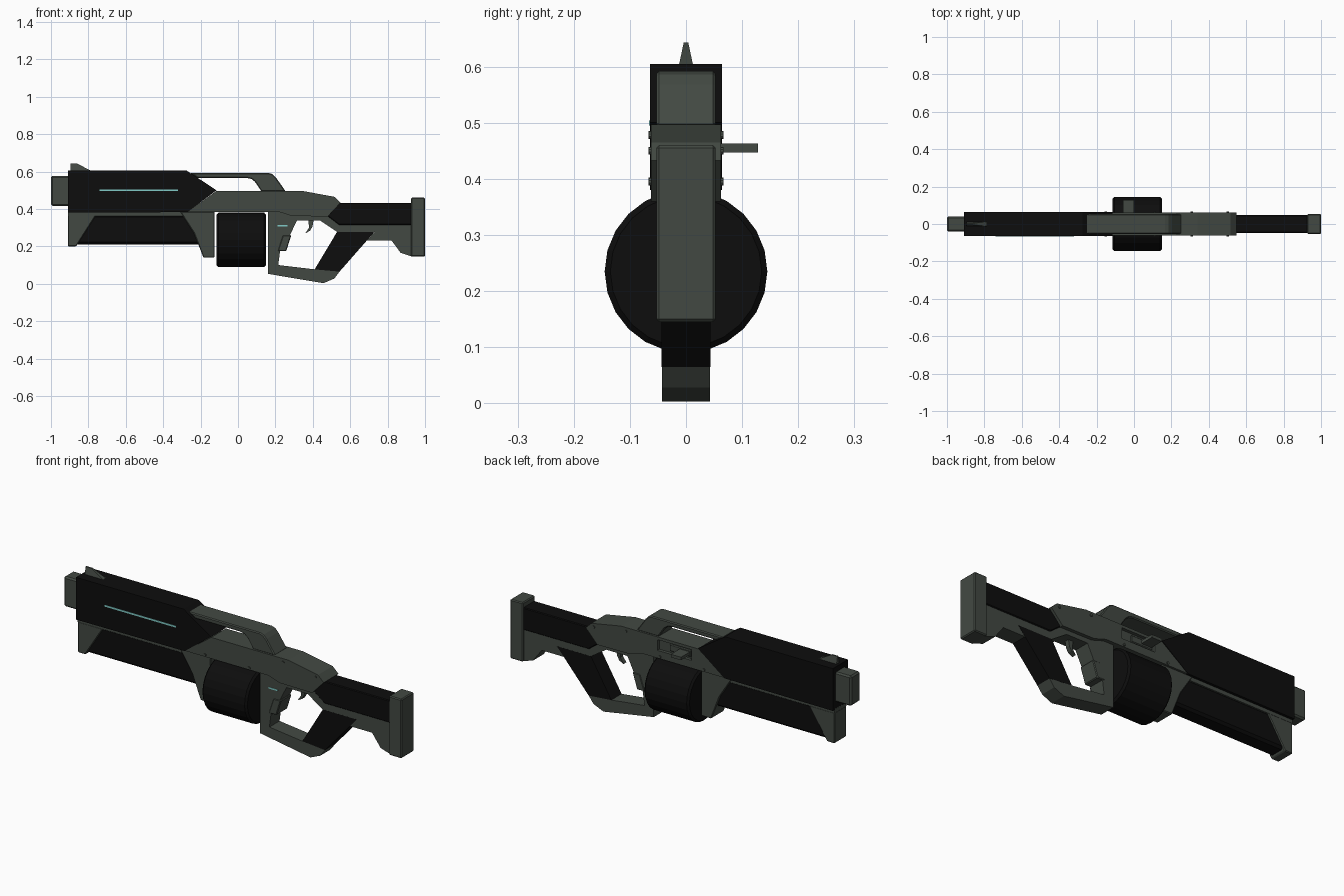
import bpy, bmesh, math

cube = bpy.data.objects.get("Cube")
if cube:
    bpy.data.objects.remove(cube, do_unlink=True)


def material(name, rgb):
    m = bpy.data.materials.new(name)
    m.use_nodes = True
    m.diffuse_color = (*rgb, 1)
    b = m.node_tree.nodes["Principled BSDF"]
    b.inputs["Base Color"].default_value = (*rgb, 1)
    b.inputs["Roughness"].default_value = 0.6
    return m


GREY = material("olive grey", (0.055, 0.066, 0.055))
BLACK = material("near black", (0.004, 0.004, 0.004))
CYAN = material("cyan light", (0.22, 0.6, 0.57))


def finish(name, bm, mat, bevel=0.0):
    bmesh.ops.recalc_face_normals(bm, faces=bm.faces)
    me = bpy.data.meshes.new(name)
    bm.to_mesh(me)
    bm.free()
    ob = bpy.data.objects.new(name, me)
    bpy.context.collection.objects.link(ob)
    me.materials.append(mat)
    if bevel:
        mod = ob.modifiers.new("bevel", "BEVEL")
        mod.width, mod.segments = bevel, 1
        mod.limit_method = "ANGLE"
        mod.angle_limit = math.radians(40)
    return ob


def prism(name, pts, y0, y1, mat, bevel=0.0):
    """Side profile in x/z, extruded from y0 to y1."""
    bm = bmesh.new()
    face = bm.faces.new([bm.verts.new((x, y0, z)) for x, z in pts])
    ext = bmesh.ops.extrude_face_region(bm, geom=[face])
    verts = [g for g in ext["geom"] if isinstance(g, bmesh.types.BMVert)]
    bmesh.ops.translate(bm, verts=verts, vec=(0, y1 - y0, 0))
    return finish(name, bm, mat, bevel)


def slab(name, pts, half, mat, bevel=0.0):
    return prism(name, pts, -half, half, mat, bevel)


def rect(x0, x1, z0, z1):
    return [(x0, z0), (x1, z0), (x1, z1), (x0, z1)]


def cylinder(name, radius, depth, sides, centre, axis, mat, bevel=0.0):
    bm = bmesh.new()
    bmesh.ops.create_cone(bm, cap_ends=True, segments=sides, radius1=radius,
                          radius2=radius, depth=depth)
    ob = finish(name, bm, mat, bevel)
    ob.rotation_euler = (0, math.pi / 2, 0) if axis == "x" else (math.pi / 2, 0, 0)
    ob.location = centre
    return ob


# Barrel end and shroud
slab("muzzle", rect(-1.0, -0.89, 0.417, 0.577), 0.04, GREY, 0.008)
slab("barrel_shroud", [(-0.91, 0.38), (-0.91, 0.605), (-0.275, 0.605),
                       (-0.115, 0.5), (-0.27, 0.383)], 0.064, BLACK)
prism("shroud_light", rect(-0.74, -0.32, 0.495, 0.504), -0.0655, -0.06, CYAN)

# Front sight, pinched towards the top
sight = slab("front_sight", [(-0.895, 0.6), (-0.895, 0.643), (-0.86, 0.643),
                             (-0.785, 0.603)], 0.0125, GREY)
for v in sight.data.vertices:
    if v.co.z > 0.62:
        v.co.y *= 0.32

# Fore-end under the barrel
slab("fore_end_rail", rect(-0.91, -0.2, 0.362, 0.385), 0.05, GREY)
slab("fore_end_grip", [(-0.87, 0.21), (-0.18, 0.21), (-0.2, 0.37),
                       (-0.82, 0.37)], 0.045, BLACK, 0.012)
slab("fore_end_cap", [(-0.91, 0.365), (-0.91, 0.2), (-0.865, 0.2),
                      (-0.76, 0.365)], 0.05, GREY, 0.004)

# Receiver with the bracket in front of the drum
receiver = slab("receiver", [
    (-0.27, 0.384), (-0.115, 0.497), (0.34, 0.497), (0.515, 0.465),
    (0.548, 0.433), (0.48, 0.36), (0.29, 0.362), (0.22, 0.384),
    (-0.125, 0.384)], 0.062, GREY)
slab("drum_bracket", [(-0.31, 0.386), (-0.125, 0.386), (-0.125, 0.14),
                      (-0.185, 0.14), (-0.235, 0.27)], 0.053, GREY, 0.004)

# Ejection port recess on the left side
port = prism("port_cutter", rect(-0.075, 0.125, 0.425, 0.482), 0.045, 0.1, GREY)
port.hide_render = True
port.hide_set(True)
cut = receiver.modifiers.new("port", "BOOLEAN")
cut.operation, cut.object, cut.solver = "DIFFERENCE", port, "EXACT"
prism("bolt", rect(-0.065, 0.06, 0.435, 0.472), 0.04, 0.053, GREY, 0.004)
prism("bolt_handle", rect(-0.06, 0.0, 0.447, 0.463), 0.045, 0.128, GREY)

# Carry handle
slab("carry_handle", [
    (-0.257, 0.592), (0.165, 0.592), (0.185, 0.586), (0.203, 0.568),
    (0.255, 0.494), (0.125, 0.494), (0.09, 0.546), (0.072, 0.56),
    (0.045, 0.566), (-0.215, 0.566)], 0.053, GREY, 0.005)

# Pins on both sides of the receiver
for i, (x, z) in enumerate([(0.31, 0.478), (0.5, 0.45), (-0.15, 0.395), (0.11, 0.395)]):
    cylinder(f"pin_{i + 1}", 0.007, 0.134, 10, (x, 0, z), "y", GREY)

# Drum magazine
cylinder("drum_magazine", 0.145, 0.265, 24, (0.0175, 0, 0.235), "x", BLACK, 0.01)

# Lower frame: grip pillar, guard bar and stock underside
slab("lower_frame", [
    (0.16, 0.39), (0.16, 0.053), (0.457, 0.003), (0.515, 0.028),
    (0.543, 0.065), (0.41, 0.077), (0.215, 0.1), (0.225, 0.175),
    (0.275, 0.255), (0.315, 0.337), (0.44, 0.337), (0.53, 0.277),
    (0.73, 0.277), (0.69, 0.232), (0.82, 0.232), (0.87, 0.165),
    (0.93, 0.145), (0.93, 0.33), (0.54, 0.33), (0.47, 0.39)], 0.043, GREY)
slab("grip_pad", [(0.24, 0.26), (0.285, 0.26), (0.258, 0.175),
                  (0.212, 0.175)], 0.046, GREY, 0.004)
prism("grip_light", rect(0.21, 0.265, 0.305, 0.313), -0.0445, -0.04, CYAN)
slab("trigger", [(0.375, 0.345), (0.405, 0.345), (0.398, 0.305), (0.385, 0.283),
                 (0.36, 0.27), (0.38, 0.3)], 0.012, GREY)

# Shoulder stock
slab("stock_strut", [(0.53, 0.278), (0.73, 0.278), (0.543, 0.065),
                     (0.41, 0.077)], 0.0435, BLACK)
slab("stock_tube", [(0.54, 0.433), (0.93, 0.433), (0.93, 0.315), (0.54, 0.315),
                    (0.478, 0.362)], 0.048, BLACK, 0.004)
slab("butt_plate", rect(0.925, 1.0, 0.145, 0.46), 0.053, GREY, 0.005)
